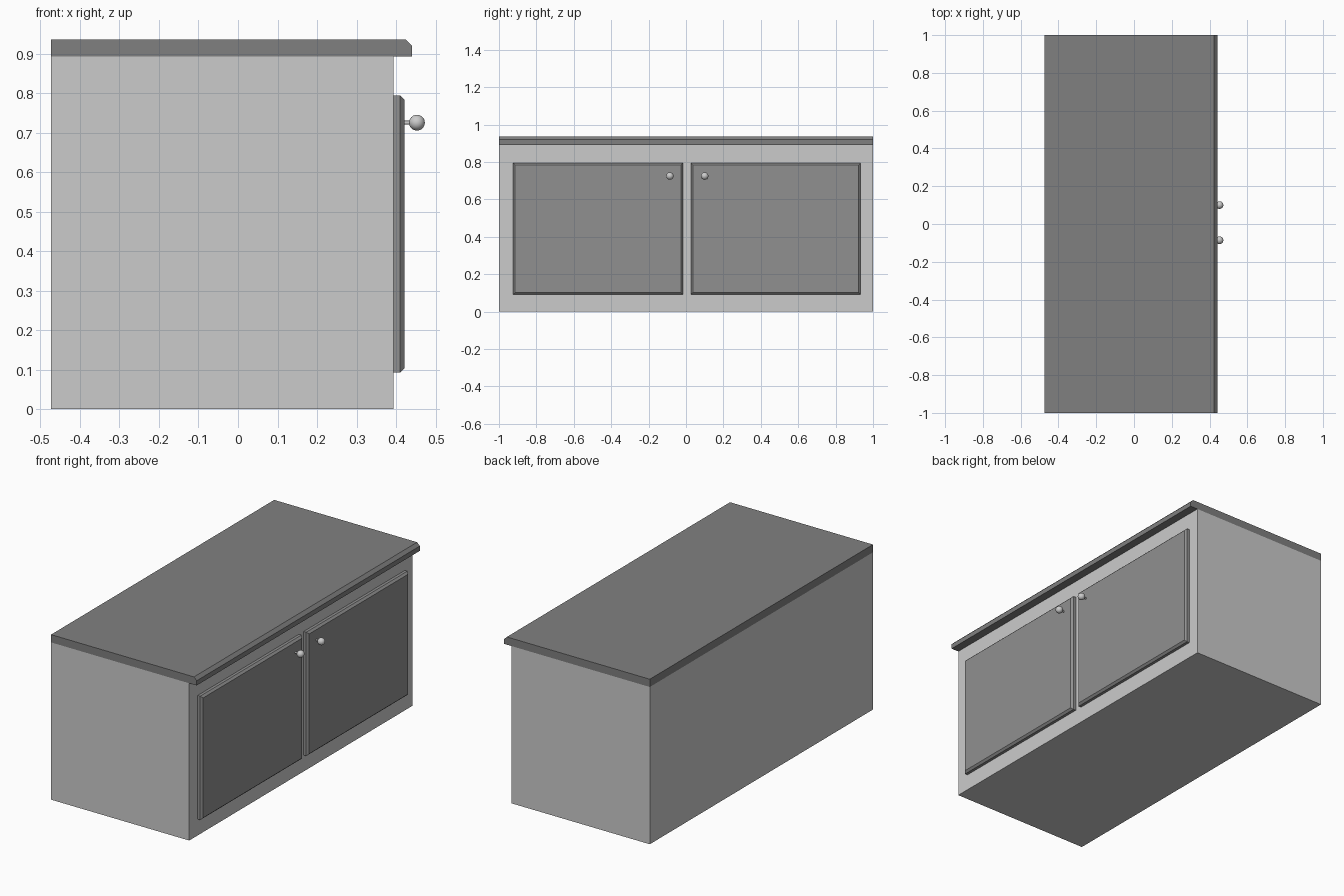
import bpy, bmesh, math

if "Cube" in bpy.data.objects:
    bpy.data.objects.remove(bpy.data.objects["Cube"])


def grey(name, value):
    mat = bpy.data.materials.new(name)
    mat.diffuse_color = (value, value, value, 1)
    mat.use_nodes = True
    mat.node_tree.nodes["Principled BSDF"].inputs["Base Color"].default_value = mat.diffuse_color
    return mat


BODY, TOP = grey("body_grey", 0.55), grey("top_grey", 0.216)
DOOR, KNOB = grey("door_grey", 0.28), grey("knob_grey", 0.55)


def mesh_object(name, bm, mat):
    bmesh.ops.recalc_face_normals(bm, faces=bm.faces[:])
    me = bpy.data.meshes.new(name)
    bm.to_mesh(me)
    bm.free()
    me.materials.append(mat)
    ob = bpy.data.objects.new(name, me)
    bpy.context.collection.objects.link(ob)
    return ob


def box_bm(lo, hi):
    bm = bmesh.new()
    bmesh.ops.create_cube(bm, size=1)
    for v in bm.verts:
        v.co = [l if c < 0 else h for c, l, h in zip(v.co, lo, hi)]
    return bm


def door(name, y0, y1):
    # Slab whose front face is shrunk to leave a chamfered rim
    bm = box_bm((0.394, y0, 0.092), (0.41, y1, 0.794))
    face = max(bm.faces, key=lambda f: f.calc_center_median().x)
    new = bmesh.ops.extrude_discrete_faces(bm, faces=[face])["faces"][0]
    ym, zm, inset = (y0 + y1) / 2, 0.443, 0.011
    for v in new.verts:
        v.co.x = 0.421
        v.co.y -= math.copysign(inset, v.co.y - ym)
        v.co.z -= math.copysign(inset, v.co.z - zm)
    mesh_object(name, bm, DOOR)


def knob(side, y):
    z = 0.725
    bpy.ops.mesh.primitive_cylinder_add(vertices=16, radius=0.005, depth=0.03,
                                        location=(0.431, y, z), rotation=(0, math.pi / 2, 0))
    bpy.context.object.name = side + "_knob_stem"
    bpy.context.object.data.materials.append(KNOB)
    bpy.ops.object.shade_smooth_by_angle()
    bpy.ops.mesh.primitive_uv_sphere_add(segments=32, ring_count=16, radius=0.02,
                                         location=(0.453, y, z))
    bpy.context.object.name = side + "_knob"
    bpy.context.object.data.materials.append(KNOB)
    bpy.ops.object.shade_smooth()


# Cabinet body
mesh_object("cabinet_body", box_bm((-0.473, -1, 0), (0.394, 1, 0.892)), BODY)

# Countertop: profile with chamfered front edge, swept along the width
bm = bmesh.new()
profile = [(-0.473, 0.892), (0.441, 0.892), (0.441, 0.919), (0.424, 0.936), (-0.473, 0.936)]
face = bm.faces.new([bm.verts.new((x, -1, z)) for x, z in profile])
ext = bmesh.ops.extrude_face_region(bm, geom=[face], use_keep_orig=True)["geom"]
bmesh.ops.translate(bm, vec=(0, 2, 0), verts=[g for g in ext if isinstance(g, bmesh.types.BMVert)])
mesh_object("countertop", bm, TOP)

# Doors and knobs
for side, y0, y1, knob_y in (("left", -0.924, -0.017, -0.086), ("right", 0.026, 0.933, 0.1)):
    door(side + "_door", y0, y1)
    knob(side, knob_y)
